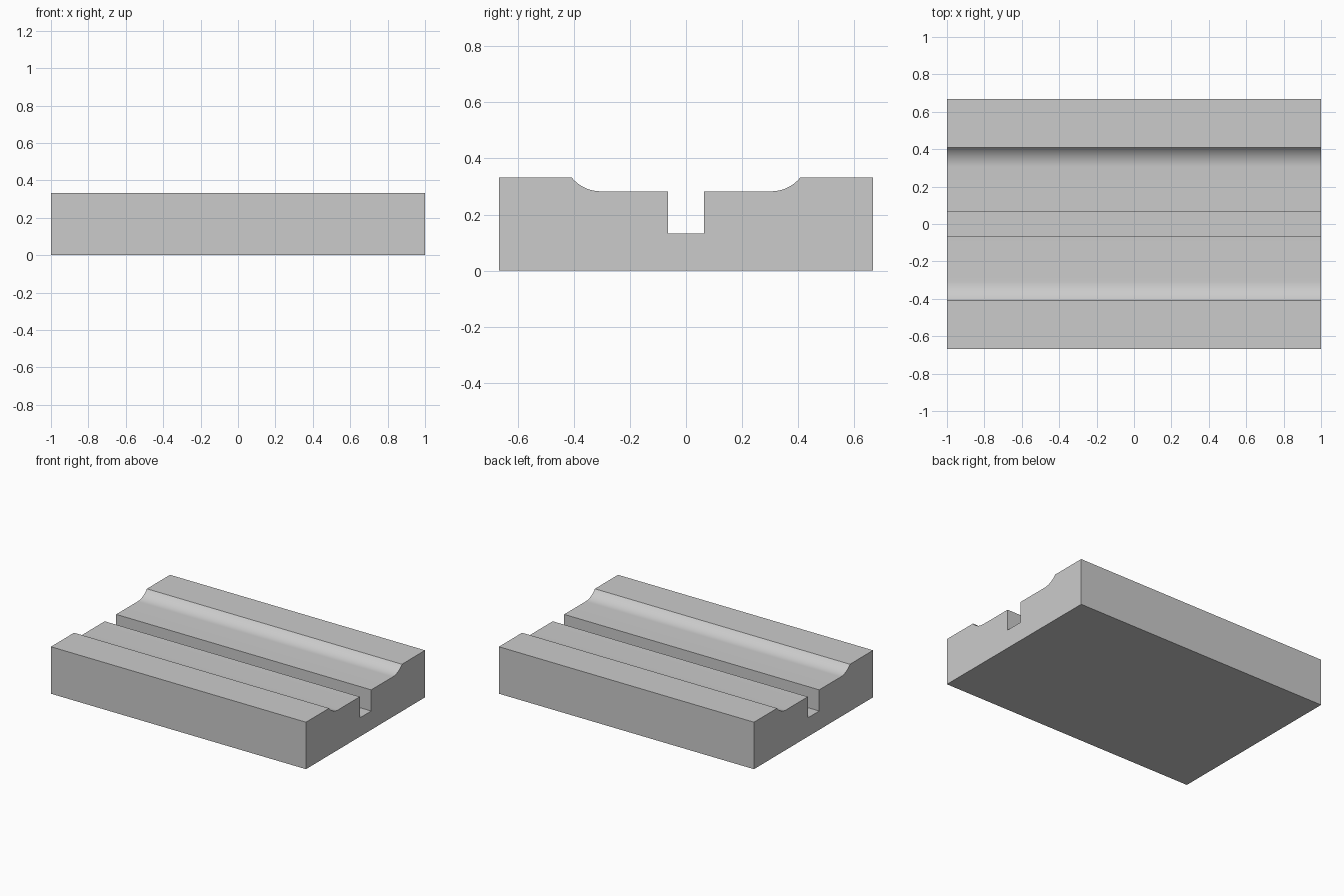
import bpy, bmesh, math

cube = bpy.data.objects.get("Cube")
if cube:
    bpy.data.objects.remove(cube, do_unlink=True)

# Main dimensions
LENGTH, HALF_WIDTH, HEIGHT = 2.0, 0.667, 0.333
BED_Z, SLOT_Z, SLOT_HALF = 0.283, 0.133, 0.064
LIP_Y, RADIUS, STEPS = 0.408, 0.133, 12

# Half of the cross-section (y, z), from the slot outwards
sweep = math.acos(1 - (HEIGHT - BED_Z) / RADIUS)
arc_y = LIP_Y - RADIUS * math.sin(sweep)
half = [(SLOT_HALF, SLOT_Z), (SLOT_HALF, BED_Z)]
for i in range(STEPS + 1):
    a = sweep * i / STEPS
    half.append((arc_y + RADIUS * math.sin(a), BED_Z + RADIUS * (1 - math.cos(a))))
half += [(HALF_WIDTH, HEIGHT), (HALF_WIDTH, 0)]
profile = half + [(-y, z) for y, z in reversed(half)]

# Extrude the mirrored cross-section along x
bm = bmesh.new()
end = bm.faces.new([bm.verts.new((-LENGTH / 2, y, z)) for y, z in profile])
result = bmesh.ops.extrude_face_region(bm, geom=[end], use_keep_orig=True)
moved = [g for g in result["geom"] if isinstance(g, bmesh.types.BMVert)]
bmesh.ops.translate(bm, verts=moved, vec=(LENGTH, 0, 0))
bmesh.ops.recalc_face_normals(bm, faces=bm.faces[:])
mesh = bpy.data.meshes.new("grooved_block")
bm.to_mesh(mesh)
bm.free()
block = bpy.data.objects.new("grooved_block", mesh)
bpy.context.collection.objects.link(block)

# Plain grey finish
grey = bpy.data.materials.new("light_grey")
grey.use_nodes = True
colour = (0.6, 0.6, 0.6, 1)
grey.diffuse_color = colour
grey.node_tree.nodes["Principled BSDF"].inputs["Base Color"].default_value = colour
mesh.materials.append(grey)

# Smooth the coved shoulders, keep the corners sharp
bpy.ops.object.select_all(action="DESELECT")
block.select_set(True)
bpy.context.view_layer.objects.active = block
bpy.ops.object.shade_smooth_by_angle(angle=math.radians(30))
